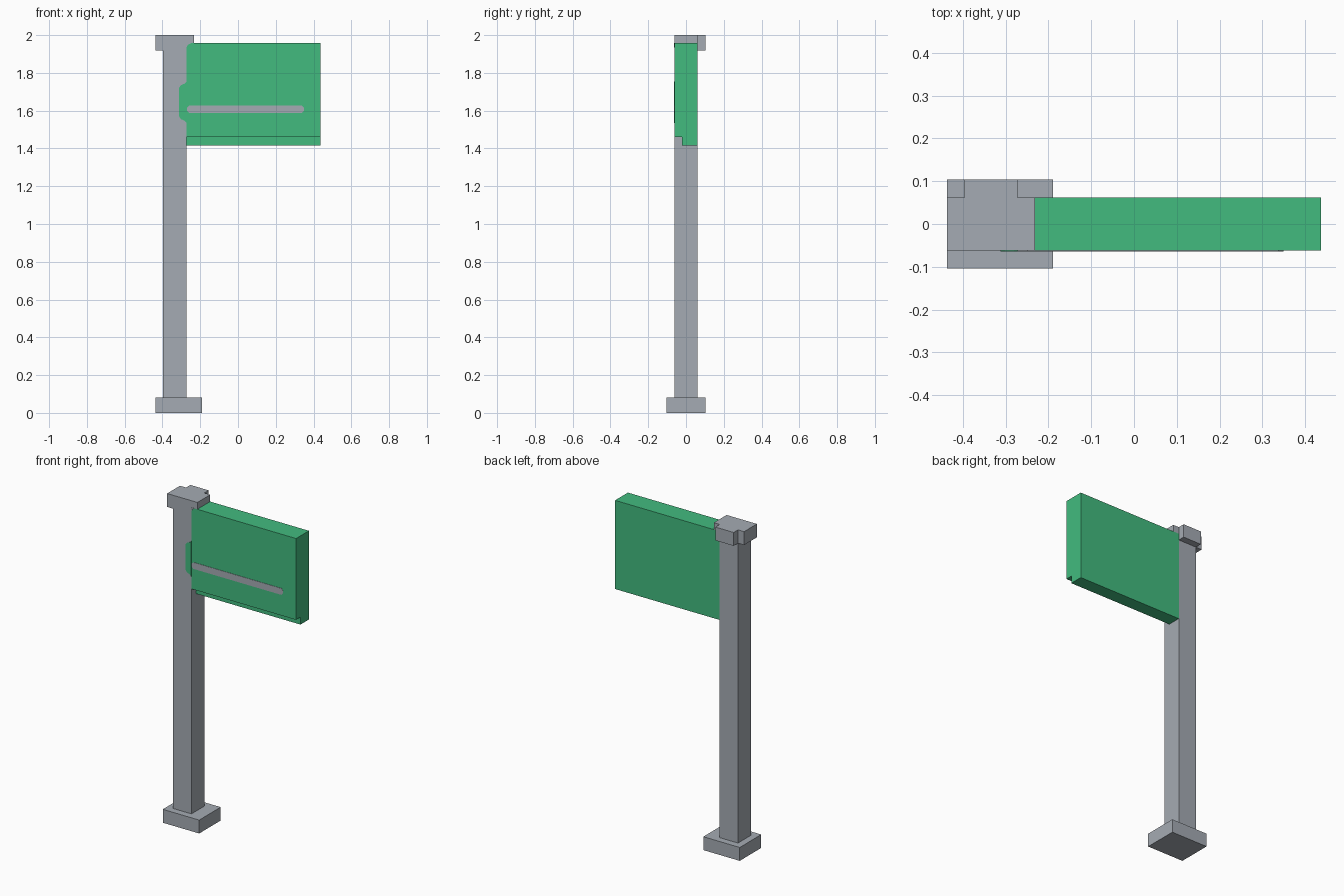
import bpy
import bmesh
from mathutils import Vector

cube = bpy.data.objects.get("Cube")
if cube:
    bpy.data.objects.remove(cube, do_unlink=True)


def make_material(name, color):
    mat = bpy.data.materials.new(name)
    mat.use_nodes = True
    mat.diffuse_color = color
    mat.node_tree.nodes["Principled BSDF"].inputs["Base Color"].default_value = color
    return mat


grey = make_material("post grey", (0.376, 0.407, 0.451, 1))
green = make_material("sign green", (0.0545, 0.497, 0.212, 1))


def prism(name, outline, axis, start, end, mat):
    """Extrude a 2D outline along x, y or z; the outline uses the other two axes."""
    def place(a, b):
        return {"x": (start, a, b), "y": (a, start, b), "z": (a, b, start)}[axis]

    step = Vector([(end - start) * (axis == k) for k in "xyz"])
    bm = bmesh.new()
    face = bm.faces.new([bm.verts.new(place(a, b)) for a, b in outline])
    grown = bmesh.ops.extrude_face_region(bm, geom=[face], use_keep_orig=True)
    bmesh.ops.translate(bm, vec=step,
                        verts=[v for v in grown["geom"] if isinstance(v, bmesh.types.BMVert)])
    bmesh.ops.recalc_face_normals(bm, faces=bm.faces)
    mesh = bpy.data.meshes.new(name)
    bm.to_mesh(mesh)
    bm.free()
    mesh.materials.append(mat)
    obj = bpy.data.objects.new(name, mesh)
    bpy.context.collection.objects.link(obj)
    return obj


def rect(a0, a1, b0, b1):
    return [(a0, b0), (a1, b0), (a1, b1), (a0, b1)]


# Shared dimensions
HALF = 0.062
FOOT = 0.104
LEFT, RIGHT = -0.396, -0.272
OUTER = -0.437
CAP_RIGHT = -0.232
CAP_LOW, SIGN_TOP, SIGN_LOW = 1.918, 1.958, 1.415
PLATE = 0.002

# Square foot and post
prism("base", rect(OUTER, -0.19, -FOOT, FOOT), "z", 0, 0.082, grey)
prism("post", rect(LEFT, RIGHT, -HALF, HALF), "z", 0.082, CAP_LOW, grey)

# Cap: arms to the outer side and back, plus a short arm resting on the sign
back_arm = [(RIGHT, HALF), (RIGHT, FOOT), (LEFT, FOOT), (LEFT, HALF), (OUTER, HALF)]
prism("cap_lower", [(OUTER, -HALF), (RIGHT, -HALF)] + back_arm,
      "z", CAP_LOW, SIGN_TOP, grey)
prism("cap_upper", [(OUTER, -HALF), (CAP_RIGHT, -HALF), (CAP_RIGHT, HALF)] + back_arm,
      "z", SIGN_TOP, 2, grey)

# Sign board with a step along its lower front edge
prism("sign_board",
      [(-HALF, 1.46), (-0.02, 1.46), (-0.02, SIGN_LOW), (HALF, SIGN_LOW),
       (HALF, SIGN_TOP), (-HALF, SIGN_TOP)], "x", RIGHT, 0.437, green)

# Painted green tab on the front of the post
tab = [(RIGHT, 1.535), (-0.281, 1.546), (-0.302, 1.555), (-0.312, 1.57)]
tab += [(x, 3.29 - z) for x, z in reversed(tab)]
prism("sign_tab", tab, "y", -HALF - PLATE, -HALF, green)

# Painted grey stripe with clipped ends, and the clipped upper corner
mid, half_height, clip = 1.607, 0.02, 0.012
right_end = [(0.338, -half_height), (0.35, -half_height + clip),
             (0.35, half_height - clip), (0.338, half_height)]
stripe = right_end + [(0.08 - x, z) for x, z in reversed(right_end)]
prism("stripe", [(x, mid + z) for x, z in stripe], "y", -HALF - PLATE, -HALF, grey)
prism("clipped_corner",
      [(RIGHT, 1.935), (-0.265, 1.949), (-0.248, SIGN_TOP), (RIGHT, SIGN_TOP)],
      "y", -HALF - PLATE, -HALF, grey)
